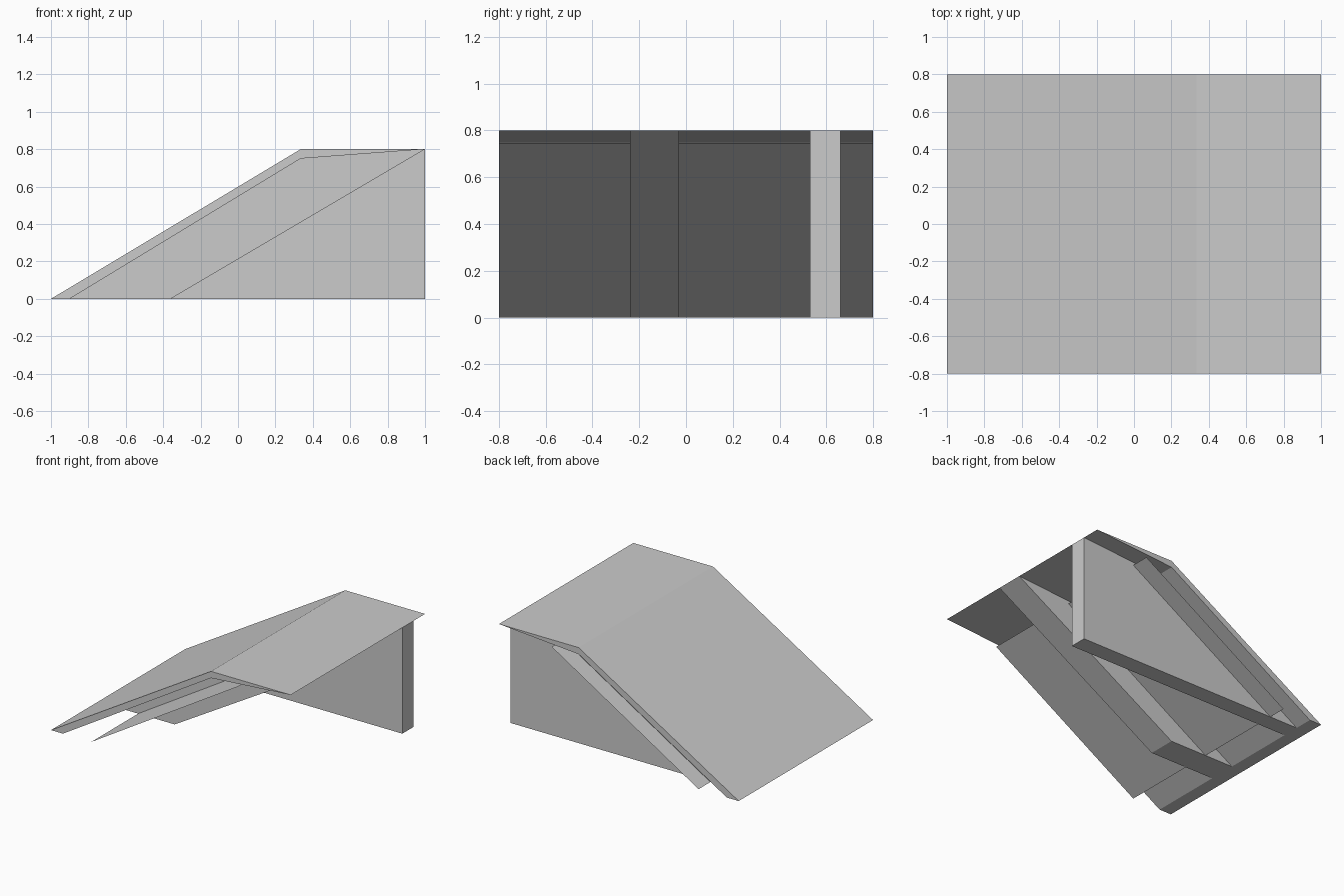
import bpy
import bmesh

cube = bpy.data.objects.get("Cube")
if cube:
    bpy.data.objects.remove(cube, do_unlink=True)

grey = bpy.data.materials.new("plain grey")
grey.use_nodes = True
COLOUR = (0.6, 0.6, 0.6, 1.0)
grey.diffuse_color = COLOUR
grey.node_tree.nodes["Principled BSDF"].inputs["Base Color"].default_value = COLOUR


def extrude_profile(name, profile, y0, y1):
    """Extrude an x-z profile from y0 to y1; two points give a thin sheet."""
    bm = bmesh.new()
    verts = [bm.verts.new((x, y0, z)) for x, z in profile]
    if len(verts) > 2:
        start = [bm.faces.new(verts)]
        result = bmesh.ops.extrude_face_region(bm, geom=start, use_keep_orig=True)
    else:
        start = [bm.edges.new(verts)]
        result = bmesh.ops.extrude_edge_only(bm, edges=start)
    moved = [g for g in result["geom"] if isinstance(g, bmesh.types.BMVert)]
    bmesh.ops.translate(bm, verts=moved, vec=(0, y1 - y0, 0))
    bmesh.ops.recalc_face_normals(bm, faces=bm.faces)
    if len(profile) == 2:
        # The sheet faces upward
        bm.normal_update()
        down = [f for f in bm.faces if f.normal.z < 0]
        bmesh.ops.reverse_faces(bm, faces=down)
    mesh = bpy.data.meshes.new(name)
    bm.to_mesh(mesh)
    bm.free()
    mesh.materials.append(grey)
    obj = bpy.data.objects.new(name, mesh)
    bpy.context.collection.objects.link(obj)
    return obj


HALF = 0.8
# Underside of the deck, shared by the deck and its supports
toe, bend, lip = (-0.9, 0), (0.335, 0.75), (1, 0.8)

# Bent ramp deck tapering to a sharp edge at the landing
extrude_profile("ramp_deck", [(-1, 0), toe, bend, lip, (0.335, 0.8)], -HALF, HALF)

# Full-height wall under the deck
extrude_profile("support_wall", [toe, (1, 0), lip, bend], 0.53, 0.66)

# Sloping rib near the middle
extrude_profile("middle_rib", [toe, (-0.36, 0), lip, bend], -0.24, -0.03)

# Thin sheet parallel to the underside of the slope
extrude_profile("under_sheet", [(-0.665, 0), (0.56, 0.745)], -HALF, HALF)
